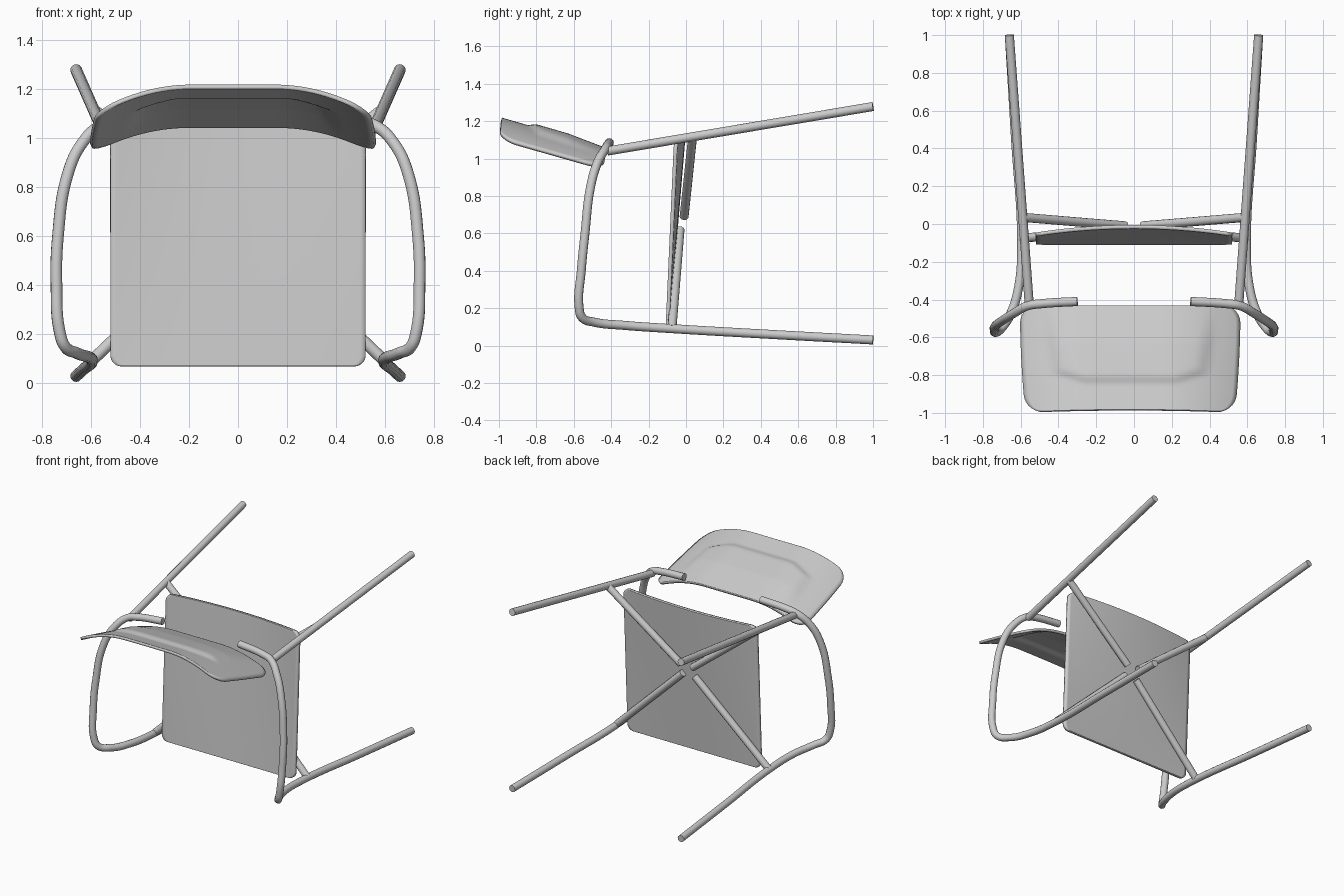
import bpy, bmesh, math

if "Cube" in bpy.data.objects:
    bpy.data.objects.remove(bpy.data.objects["Cube"])

R = 0.024  # tube radius


def tube(name, pts, smooth=True):
    cu = bpy.data.curves.new(name, 'CURVE')
    cu.dimensions = '3D'
    cu.bevel_depth = R
    cu.bevel_resolution = 4
    cu.resolution_u = 10
    cu.use_fill_caps = True
    sp = cu.splines.new('BEZIER')
    sp.bezier_points.add(len(pts) - 1)
    for bp, p in zip(sp.bezier_points, pts):
        bp.co = p
        bp.handle_left_type = bp.handle_right_type = 'AUTO' if smooth else 'VECTOR'
    tmp = bpy.data.objects.new(name + "_path", cu)
    bpy.context.collection.objects.link(tmp)
    bpy.context.view_layer.update()
    me = bpy.data.meshes.new_from_object(
        tmp.evaluated_get(bpy.context.evaluated_depsgraph_get()))
    bpy.data.objects.remove(tmp)
    finish(name, me)


def finish(name, me):
    ob = bpy.data.objects.new(name, me)
    bpy.context.collection.objects.link(ob)
    bpy.ops.object.select_all(action='DESELECT')
    ob.select_set(True)
    bpy.context.view_layer.objects.active = ob
    bpy.ops.object.shade_smooth_by_angle(angle=math.radians(40))
    return ob


def panel(name, half_w, length, r, surface, thick, nx=48, n_mid=24, n_cor=7):
    """Rounded sheet: v runs 0..length, u runs -half_w..half_w."""
    arc = [r * (1 - math.cos(i / n_cor * math.pi / 2)) for i in range(n_cor + 1)]
    vs = (arc + [r + (length - 2 * r) * i / n_mid for i in range(1, n_mid)]
          + [length - a for a in reversed(arc)])
    bm = bmesh.new()
    rows = []
    for v in vs:
        d = max(0, r - v, v - (length - r))
        w = half_w - r + math.sqrt(max(0, r * r - d * d))
        rows.append([bm.verts.new(surface(w * (2 * i / nx - 1), v)) for i in range(nx + 1)])
    for a, b in zip(rows, rows[1:]):
        for i in range(nx):
            bm.faces.new((a[i], a[i + 1], b[i + 1], b[i]))
    bmesh.ops.recalc_face_normals(bm, faces=bm.faces)
    me = bpy.data.meshes.new(name)
    bm.to_mesh(me)
    bm.free()
    ob = finish(name, me)
    so = ob.modifiers.new("thickness", 'SOLIDIFY')
    so.thickness = thick
    so.offset = 0


# Seat: flat at the front edge, sagging in the middle toward the back
def seat_surface(u, v):
    t = v / 1.02
    return (u, -0.1 + t * (0.085 - 0.04 * (u / 0.52) ** 2), 0.07 + v)


panel("seat", 0.52, 1.02, 0.045, seat_surface, 0.02)


# Backrest: curved around the sitter, with a raised padded area behind the rim
def back_surface(u, v):
    a = abs(u)
    droop = 0.105 * (max(0, a - 0.18) / 0.4) ** 2
    inside = min((0.47 - 0.12 * v - a) / 0.08, (0.42 - v - 0.35 * max(0, a - 0.25)) / 0.06)
    k = min(1, max(0, inside))
    bump = 0.018 * k * k * (3 - 2 * k)
    k2 = v / 0.555
    x = u * (1 - 0.05 * k2 ** 2) - 0.02
    return (x, -0.435 - v - 0.012 * k2 * (a / 0.58) ** 2,
            1.05 + 0.29 * v - droop + bump * min(1, v / 0.2))


panel("backrest", 0.58, 0.55, 0.09, back_surface, 0.018)

# Tube frame, both sides
for side, s in (("left", -1), ("right", 1)):
    def m(pts):
        return [(s * x, y, z) for x, y, z in pts]

    # Front leg running into the armrest and ending behind the backrest
    tube(side + "_front_leg_and_arm", m([
        (0.66, 1.0, 0.03), (0.627, 0.45, 0.06), (0.595, -0.1, 0.092), (0.61, -0.33, 0.108),
        (0.66, -0.49, 0.125), (0.705, -0.555, 0.15), (0.727, -0.572, 0.21),
        (0.74, -0.56, 0.4), (0.734, -0.54, 0.6), (0.695, -0.51, 0.85),
        (0.635, -0.472, 0.98), (0.56, -0.432, 1.05), (0.49, -0.422, 1.068),
        (0.3, -0.41, 1.085)]))
    # Rear leg
    tube(side + "_rear_leg", m([(0.66, 1.0, 1.278), (0.555, -0.42, 1.04)]), False)
    # Diagonal seat supports
    tube(side + "_rear_brace", m([(0.588, 0.035, 1.115), (0.045, -0.01, 0.69)]), False)
    tube(side + "_front_brace", m([(0.597, -0.075, 0.092), (0.045, -0.032, 0.62)]), False)
